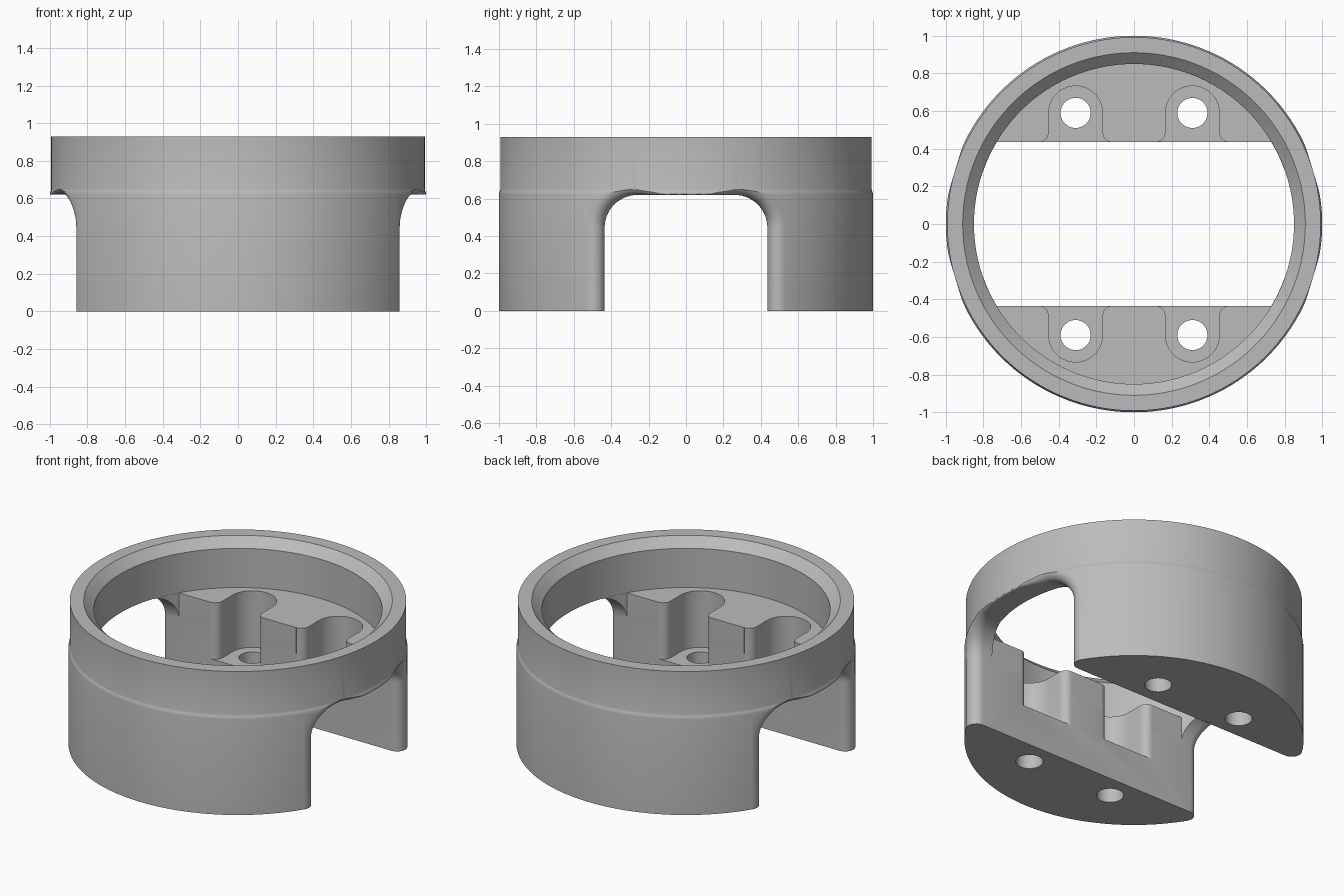
import bpy, bmesh, math
from mathutils import Vector

if "Cube" in bpy.data.objects:
    bpy.data.objects.remove(bpy.data.objects["Cube"], do_unlink=True)

HEIGHT, DECK, FLOOR = 0.93, 0.618, 0.25     # overall, deck top, pocket floor
R_LEG, R_RING, R_BORE = 1.0, 0.992, 0.85    # radii
HALF, ARCH_TOP, CORNER, FILLET = 0.435, 0.62, 0.175, 0.06


def to_object(name, bm):
    bmesh.ops.recalc_face_normals(bm, faces=bm.faces)
    mesh = bpy.data.meshes.new(name)
    bm.to_mesh(mesh)
    bm.free()
    obj = bpy.data.objects.new(name, mesh)
    bpy.context.collection.objects.link(obj)
    return obj


def prism(name, outline, z0, z1):
    bm = bmesh.new()
    face = bm.faces.new([bm.verts.new((x, y, z0)) for x, y in outline])
    new = bmesh.ops.extrude_face_region(bm, geom=[face])["geom"]
    bmesh.ops.translate(bm, vec=(0, 0, z1 - z0),
                        verts=[v for v in new if isinstance(v, bmesh.types.BMVert)])
    return to_object(name, bm)


def arc(cx, cy, r, a0, a1, n):
    pts = []
    for i in range(n + 1):
        a = math.radians(a0 + (a1 - a0) * i / n)
        pts.append((cx + r * math.cos(a), cy + r * math.sin(a)))
    return pts


# Turned body: stepped outer wall, chamfered rim, bore down to the deck
def turned_body():
    profile = [(0, 0), (R_LEG, 0), (R_LEG, 0.622), (0.998, 0.634), (0.994, 0.642),
               (R_RING, 0.65), (R_RING, HEIGHT), (0.91, HEIGHT), (R_BORE, 0.873),
               (R_BORE, DECK), (0, DECK)]
    bm = bmesh.new()
    vs = [bm.verts.new((r, 0, z)) for r, z in profile]
    es = [bm.edges.new(p) for p in zip(vs, vs[1:])]
    bmesh.ops.spin(bm, geom=vs + es, cent=(0, 0, 0), axis=(0, 0, 1),
                   angle=math.tau, steps=192, use_duplicate=False)
    bmesh.ops.remove_doubles(bm, verts=bm.verts, dist=1e-5)
    return to_object("cylindrical_housing", bm)


# Arched side opening whose outer edge is rounded by a rolling-ball fillet
def arch_cutter():
    half = [(HALF, -0.2, 1, 0, FILLET)]
    for i in range(15):
        a = math.radians(90 * i / 14)
        c, s = math.cos(a), math.sin(a)
        half.append((HALF - CORNER + CORNER * c, ARCH_TOP - CORNER + CORNER * s, c, s, FILLET))
    for i in range(1, 8):
        t = i / 7
        half.append((0.26 - 0.13 * t, ARCH_TOP, 0, 1, FILLET + (0.008 - FILLET) * t))
    half.append((0.065, ARCH_TOP, 0, 1, 0.008))
    points = half + [(0, ARCH_TOP, 0, 1, 0.008)]
    points += [(-y, z, -ny, nz, r) for y, z, ny, nz, r in reversed(half)]

    bm = bmesh.new()
    rows = []
    for y, z, ny, nz, r in points:
        cy = y + r * ny
        centre = Vector((math.sqrt((R_LEG - r) ** 2 - cy ** 2), cy, z + r * nz))
        start = Vector((0, -ny, -nz))
        radial = Vector((centre.x, centre.y, 0)).normalized()
        ang = start.angle(radial)
        side = []
        for k in range(11):
            t = k / 10
            d = (start * math.sin((1 - t) * ang) + radial * math.sin(t * ang)) / math.sin(ang)
            side.append(centre + d * r)
        last = side[-1]
        k = 1.3 / last.x
        side.append(Vector((1.3, last.y * k, last.z)))
        row = [Vector((-p.x, p.y, p.z)) for p in reversed(side)] + side
        rows.append([bm.verts.new(p) for p in row])
    count = len(rows[0])
    for a, b in zip(rows, rows[1:]):
        for j in range(count - 1):
            bm.faces.new((a[j], a[j + 1], b[j + 1], b[j]))
    bm.faces.new([r[0] for r in rows])
    bm.faces.new([r[-1] for r in rows])
    for j in range(count - 1):
        bm.faces.new((rows[0][j], rows[0][j + 1], rows[-1][j + 1], rows[-1][j]))
    bmesh.ops.triangulate(bm, faces=bm.faces)
    return to_object("arch_cutter", bm)


# Clears the inside between the two legs, so the arch corners stay only in the wall
def slot_cutter():
    r, h = R_BORE - 0.001, HALF - 0.0005
    a = math.degrees(math.asin(h / r))
    return prism("slot_cutter", arc(0, 0, r, -a, a, 40) + arc(0, 0, r, 180 - a, 180 + a, 40),
                 -0.3, 0.63)


# U-shaped screw pocket with flared mouth
def pocket_outline():
    w, f, cy = 0.143, 0.052, 0.59
    right = [(w + f, 0.3)] + arc(w + f, HALF + f, f, 270, 180, 8)
    left = [(-x, y) for x, y in reversed(right)]
    return right + arc(0, cy, w, 0, 180, 32) + left


body = turned_body()
cutters = [arch_cutter(), slot_cutter()]
for sx in (-1, 1):
    for sy in (-1, 1):
        cutters.append(prism("pocket_cutter",
                             [(sx * 0.31 + x, sy * y) for x, y in pocket_outline()], FLOOR, 0.75))
        cutters.append(prism("hole_cutter",
                             arc(sx * 0.31, sy * 0.59, 0.08, 0, 352.5, 47), -0.1, 0.4))

for cutter in cutters:
    cutter.hide_render = True
    mod = body.modifiers.new("cut", "BOOLEAN")
    mod.operation = "DIFFERENCE"
    mod.solver = "EXACT"
    mod.object = cutter

# Bake the cuts, then drop the helpers
bpy.context.view_layer.update()
result = bpy.data.meshes.new_from_object(body.evaluated_get(bpy.context.evaluated_depsgraph_get()))
body.modifiers.clear()
body.data = result
for cutter in cutters:
    bpy.data.objects.remove(cutter, do_unlink=True)

grey = bpy.data.materials.new("plain grey")
grey.use_nodes = True
colour = (0.5, 0.5, 0.5, 1)
grey.diffuse_color = colour
grey.node_tree.nodes["Principled BSDF"].inputs["Base Color"].default_value = colour
body.data.materials.clear()
body.data.materials.append(grey)

for o in bpy.context.selected_objects:
    o.select_set(False)
body.select_set(True)
bpy.context.view_layer.objects.active = body
bpy.ops.object.shade_smooth_by_angle(angle=math.radians(30))
